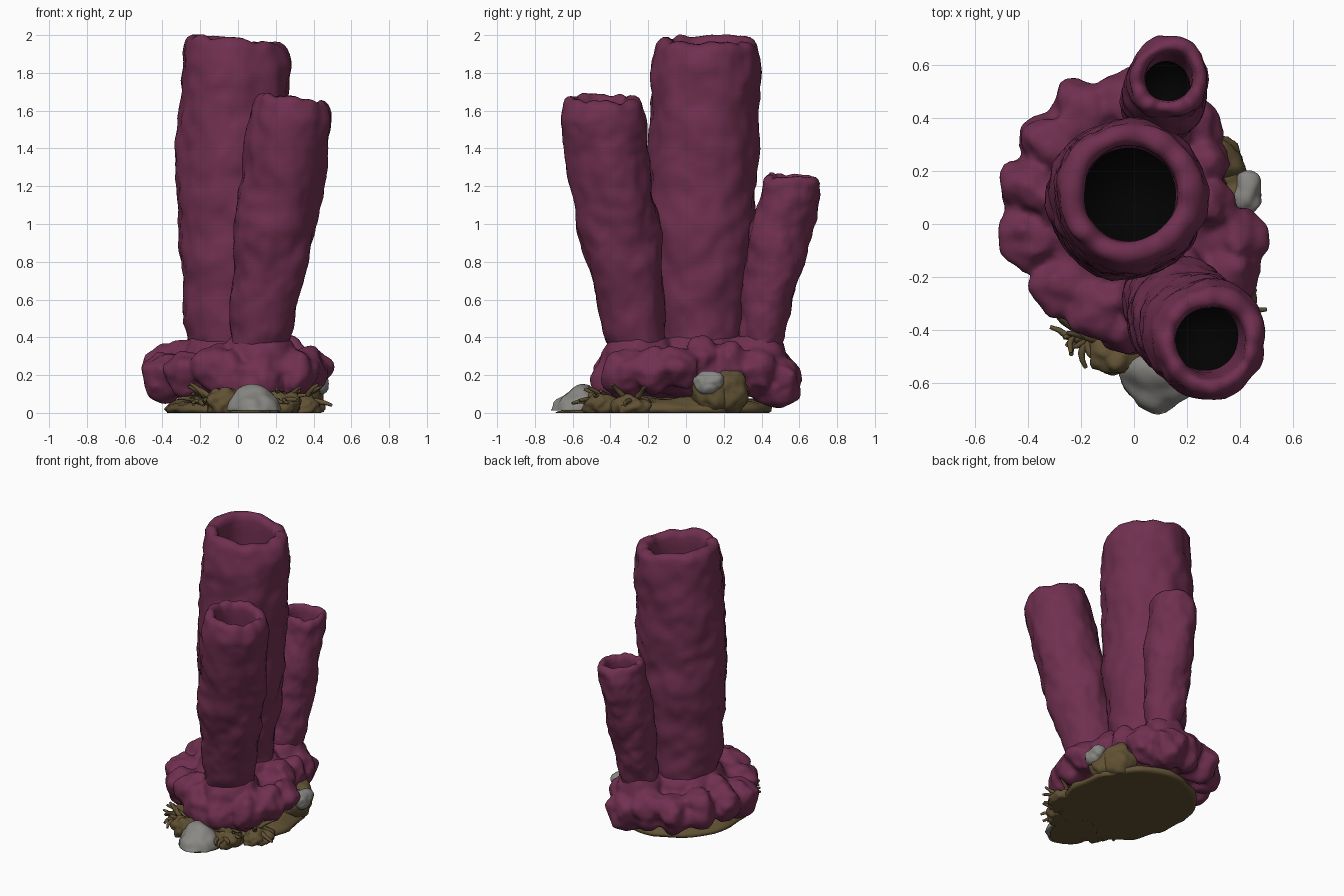
import bpy, bmesh, math, random
from mathutils import Vector, noise

if "Cube" in bpy.data.objects:
    bpy.data.objects.remove(bpy.data.objects["Cube"])

random.seed(4)


def material(name, rgb):
    m = bpy.data.materials.new(name)
    m.diffuse_color = (*rgb, 1)
    m.use_nodes = True
    m.node_tree.nodes["Principled BSDF"].inputs["Base Color"].default_value = m.diffuse_color
    return m


MAGENTA = material("magenta sponge", (0.162, 0.029, 0.08))
DARK = material("dark hollow", (0.0005, 0.0005, 0.0005))
BROWN = material("brown rock", (0.118, 0.083, 0.034))
GREY = material("grey stone", (0.25, 0.245, 0.23))


def finish(name, bm, mats):
    bmesh.ops.recalc_face_normals(bm, faces=bm.faces)
    me = bpy.data.meshes.new(name)
    bm.to_mesh(me)
    bm.free()
    for m in mats:
        me.materials.append(m)
    for p in me.polygons:
        p.use_smooth = True
    ob = bpy.data.objects.new(name, me)
    bpy.context.collection.objects.link(ob)
    return ob


def lumps(p, amount, size):
    q = p / size
    return amount * (noise.noise(q) + 0.5 * noise.noise(q * 2.3 + Vector((5, 2, 9))))


def sample(stations, z):
    # interpolation of (z, x, y, radius) stations
    for a, b in zip(stations, stations[1:]):
        if z <= b[0]:
            t = (z - a[0]) / (b[0] - a[0])
            return [a[i] + (b[i] - a[i]) * t for i in (1, 2, 3)]
    return list(stations[-1][1:])


def tube(name, stations, hole, slope):
    """Bumpy hollow tube: outer wall, rounded ragged lip, inner wall, dark floor."""
    n, rows = 72, 64
    z0, z1 = stations[0][0], stations[-1][0]
    rings = []
    for i in range(rows + 1):
        z = z0 + (z1 - z0) * i / rows
        x, y, r = sample(stations, z)
        rings.append((x, y, z, r, 1))
    x, y, r = stations[-1][1:]
    wall = r - hole
    px, py, _ = sample(stations, z1 - 0.4)
    lx, ly = (x - px) / 0.4, (y - py) / 0.4
    # lip and hollow: (fraction of wall, height offset, bumpiness)
    for f, dz, k in ((0.12, 0.02, 1), (0.35, 0.034, 0.8), (0.65, 0.036, 0.6),
                     (0.88, 0.022, 0.5), (0.98, -0.01, 0.4), (1, -0.07, 0.3),
                     (1, -0.16, 0.3), (1, -0.27, 0.2), (1, -0.36, 0.2)):
        s = min(dz, 0) * 0.6
        rings.append((x + lx * s, y + ly * s, z1 + dz, r - wall * f, k))
    bm = bmesh.new()
    loops = []
    for x, y, z, r, k in rings:
        loop = []
        lip = max(0, min(1, (z - z1 + 0.3) / 0.3))
        for j in range(n):
            a = 2 * math.pi * j / n
            d = Vector((math.cos(a), math.sin(a), 0))
            p = Vector((x, y, z)) + d * r
            q = Vector((p.x, p.y, z * 0.9))
            p += d * k * (lumps(q, 0.022, 0.19) + lumps(q, 0.006, 0.06))
            ragged = 0.026 * noise.noise(Vector((d.x * 2.6, d.y * 2.6, z1 * 7)))
            p.z += lip * (slope * d.x * r + ragged)
            loop.append(bm.verts.new(p))
        loops.append(loop)
    for i, (lo, hi) in enumerate(zip(loops, loops[1:])):
        for j in range(n):
            f = bm.faces.new((lo[j], lo[(j + 1) % n], hi[(j + 1) % n], hi[j]))
            f.material_index = 1 if i >= len(loops) - 2 else 0
    bm.faces.new(loops[-1]).material_index = 1
    bm.faces.new(loops[0][::-1])
    return finish(name, bm, (MAGENTA, DARK))


def add_blob(bm, centre, scale, bump=0.02, size=0.12, floor=None):
    c = Vector(centre)
    for v in bmesh.ops.create_icosphere(bm, subdivisions=4, radius=1)["verts"]:
        d = v.co.copy()
        p = c + Vector((d.x * scale[0], d.y * scale[1], d.z * scale[2]))
        p += d * lumps(p, bump, size)
        if floor is not None:
            p.z = max(floor, p.z)
        v.co = p


# three sponge tubes: stations are (z, x, y, radius)
tube("tall_tube", ((0.2, -0.04, 0.08, 0.22), (0.38, -0.045, 0.078, 0.222),
                   (0.7, -0.04, 0.08, 0.26), (1.0, -0.04, 0.082, 0.285),
                   (1.45, -0.03, 0.095, 0.293), (1.85, -0.012, 0.11, 0.282),
                   (1.94, -0.012, 0.115, 0.267)), 0.178, -0.09)
tube("front_tube", ((0.2, 0.11, -0.25, 0.13), (0.36, 0.115, -0.258, 0.155),
                    (0.6, 0.147, -0.30, 0.185), (1.0, 0.198, -0.36, 0.217),
                    (1.35, 0.25, -0.415, 0.22), (1.57, 0.285, -0.44, 0.215),
                    (1.63, 0.29, -0.445, 0.20)), 0.128, -0.16)
tube("back_tube", ((0.18, 0.09, 0.39, 0.11), (0.36, 0.09, 0.392, 0.115),
                   (0.6, 0.10, 0.432, 0.14), (0.85, 0.11, 0.48, 0.157),
                   (1.15, 0.127, 0.545, 0.16), (1.22, 0.132, 0.555, 0.148)), 0.09, -0.08)

# lobed sponge base, fused from round lumps (x, y, z, radius)
bm = bmesh.new()
add_blob(bm, (0, 0.04, 0.2), (0.36, 0.42, 0.15))
for x, y, z, r in ((-0.39, 0.14, 0.23, 0.12), (-0.38, -0.05, 0.19, 0.13),
                   (-0.32, 0.30, 0.22, 0.12), (-0.19, 0.42, 0.20, 0.125),
                   (-0.27, -0.23, 0.20, 0.12), (-0.13, -0.32, 0.24, 0.12),
                   (-0.02, -0.36, 0.19, 0.13), (0.13, -0.36, 0.18, 0.14),
                   (0.29, -0.31, 0.20, 0.13), (0.37, -0.18, 0.22, 0.11),
                   (0.385, -0.05, 0.24, 0.11), (0.28, 0.08, 0.29, 0.11),
                   (0.21, 0.37, 0.22, 0.12), (0.12, 0.48, 0.17, 0.135),
                   (-0.03, 0.46, 0.20, 0.13), (-0.27, 0.08, 0.28, 0.10),
                   (0.26, 0.22, 0.27, 0.10)):
    add_blob(bm, (x, y, z), (r, r, r * 1.05), 0.035, 0.1)
# flared feet that blend the tubes into the base
for x, y, r in ((-0.04, 0.08, 0.27), (0.115, -0.255, 0.19), (0.09, 0.39, 0.15)):
    add_blob(bm, (x, y, 0.28), (r, r, 0.19), 0.02, 0.1)
base = finish("sponge_base", bm, (MAGENTA,))
mod = base.modifiers.new("fuse", 'REMESH')
mod.mode = 'VOXEL'
mod.voxel_size = 0.014
mod.use_smooth_shade = True
mod = base.modifiers.new("soften", 'SMOOTH')
mod.factor = 0.5
mod.iterations = 8

# flat-bottomed rock slab and its brown outcrops
bm = bmesh.new()
add_blob(bm, (0.025, -0.03, 0.02), (0.42, 0.48, 0.08), 0.03, 0.15, 0)
add_blob(bm, (0.08, -0.52, 0.0), (0.14, 0.17, 0.02), 0.01, 0.1, 0)
finish("rock_slab", bm, (BROWN,))
bm = bmesh.new()
add_blob(bm, (0.31, 0.22, 0.11), (0.11, 0.11, 0.12), 0.03, 0.1, 0)
add_blob(bm, (0.35, 0.13, 0.10), (0.10, 0.10, 0.11), 0.03, 0.1, 0)
add_blob(bm, (-0.06, -0.47, 0.05), (0.11, 0.10, 0.07), 0.035, 0.07, 0)
add_blob(bm, (0.20, -0.45, 0.04), (0.14, 0.10, 0.07), 0.03, 0.07, 0)
add_blob(bm, (0.36, -0.28, 0.03), (0.09, 0.12, 0.06), 0.03, 0.07, 0)
finish("rock_outcrops", bm, (BROWN,))

# grey stones
bm = bmesh.new()
add_blob(bm, (0.085, -0.56, 0.0), (0.14, 0.145, 0.135), 0.025, 0.12, 0.012)
finish("front_stone", bm, (GREY,))
bm = bmesh.new()
add_blob(bm, (0.435, 0.125, 0.16), (0.06, 0.08, 0.06), 0.02, 0.09)
finish("side_stone", bm, (GREY,))

# small branching growths on the rock
cu = bpy.data.curves.new("rock_tendrils", 'CURVE')
cu.dimensions = '3D'
cu.bevel_depth = 0.016
cu.bevel_resolution = 2
cu.use_fill_caps = True
cu.materials.append(BROWN)
for cx, cy, heading, count in ((-0.15, -0.41, 4.1, 11), (0.25, -0.44, 5.3, 7), (0.36, -0.29, 5.7, 4)):
    for i in range(count):
        a = heading + random.uniform(-0.9, 0.9)
        p = Vector((cx + random.uniform(-0.05, 0.05), cy + random.uniform(-0.05, 0.05), 0.06))
        step = random.uniform(0.022, 0.036)
        rise = random.uniform(0.0, 0.03)
        sp = cu.splines.new('POLY')
        sp.points.add(4)
        for k, pt in enumerate(sp.points):
            pt.co = (*p, 1)
            pt.radius = 1.2 - 0.18 * k
            a += random.uniform(-0.6, 0.6)
            p = p + Vector((math.cos(a) * step, math.sin(a) * step, rise - 0.004 * k))
        sp.use_smooth = True
bpy.context.collection.objects.link(bpy.data.objects.new("rock_tendrils", cu))
